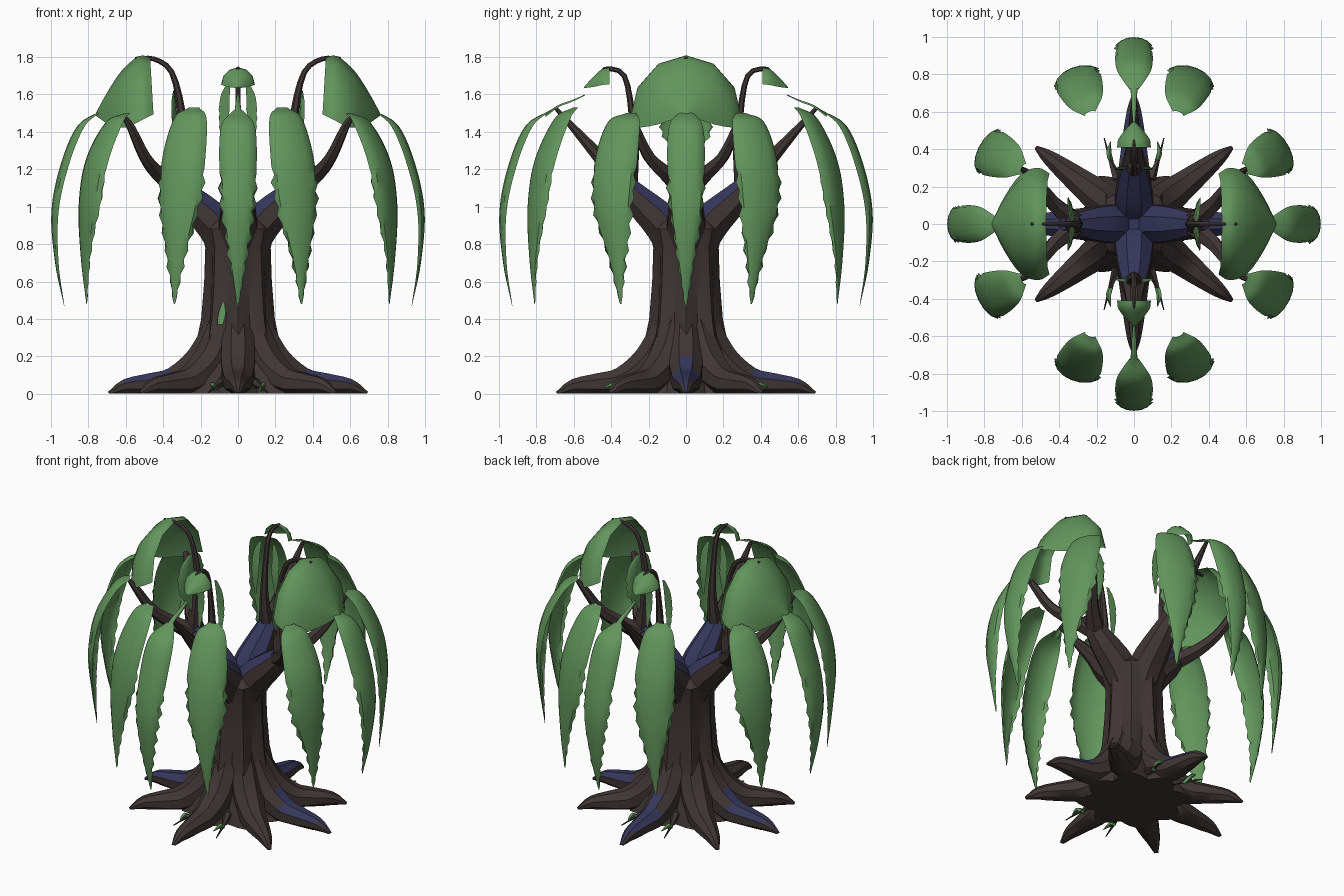
import bpy, bmesh, math, random
from mathutils import Vector as V

if "Cube" in bpy.data.objects:
    bpy.data.objects.remove(bpy.data.objects["Cube"])

random.seed(4)


def material(name, rgb):
    m = bpy.data.materials.new(name)
    m.diffuse_color = (*rgb, 1)
    m.use_nodes = True
    m.node_tree.nodes["Principled BSDF"].inputs["Base Color"].default_value = m.diffuse_color
    return m


BARK = material("brown bark", (0.050, 0.036, 0.034))
MOSS = material("violet moss", (0.036, 0.038, 0.105))
LEAF = material("leaf green", (0.122, 0.300, 0.107))


def spline(pts, n):
    """Catmull-Rom samples through points of any dimension."""
    pts = [V(p) for p in pts]
    ext = [2 * pts[0] - pts[1]] + pts + [2 * pts[-1] - pts[-2]]
    out = []
    for i in range(len(pts) - 1):
        a, b, c, d = ext[i:i + 4]
        for k in range(n):
            t = k / n
            out.append(0.5 * (2 * b + (c - a) * t + (2 * a - 5 * b + 4 * c - d) * t * t
                              + (3 * b - a - 3 * c + d) * t ** 3))
    return out + [pts[-1]]


def finish(bm, name, mats, rule=None, solid=True, angle=35):
    if solid:
        bmesh.ops.recalc_face_normals(bm, faces=bm.faces)
    bm.normal_update()
    if rule:
        for f in bm.faces:
            f.material_index = int(rule(f.calc_center_median(), f.normal))
    me = bpy.data.meshes.new(name)
    bm.to_mesh(me)
    bm.free()
    for m in mats:
        me.materials.append(m)
    ob = bpy.data.objects.new(name, me)
    bpy.context.collection.objects.link(ob)
    bpy.ops.object.select_all(action='DESELECT')
    ob.select_set(True)
    bpy.context.view_layer.objects.active = ob
    bpy.ops.object.shade_smooth_by_angle(angle=math.radians(angle))
    return ob


def loft(bm, rings, closed):
    rows = [[bm.verts.new(p) for p in r] for r in rings]
    n = len(rows[0])
    for a, b in zip(rows, rows[1:]):
        for i in range(n if closed else n - 1):
            j = (i + 1) % n
            bm.faces.new((a[i], a[j], b[j], b[i]))
    if closed:
        bm.faces.new(rows[0])
        bm.faces.new(rows[-1])


def tube(name, pts, radii, sides=8, rule=None, mats=(BARK, MOSS), n=3):
    path = spline(pts, n)
    rad = spline([(r, 0) for r in radii], n)
    h = path[-1] - path[0]
    side0 = V((-h.y, h.x, 0)).normalized()
    rings = []
    for i, p in enumerate(path):
        t = (path[min(i + 1, len(path) - 1)] - path[max(i - 1, 0)]).normalized()
        s = (side0 - t * side0.dot(t)).normalized()
        u = t.cross(s)
        r = max(rad[i][0], 0.003)
        ring = []
        for k in range(sides):
            a = math.tau * (k + 0.5) / sides
            q = p + (s * math.cos(a) + u * math.sin(a)) * r
            q.z = max(q.z, 0)
            ring.append(q)
        rings.append(ring)
    bm = bmesh.new()
    loft(bm, rings, True)
    return finish(bm, name, mats, rule)


def leaf(name, pts, widths, side, bow, ragged=0.0, n=6):
    """Sheet with an arched section along a path; the lower half gets a toothed edge."""
    path = spline(pts, n)
    wid = spline([(w, 0) for w in widths], n)
    wmax = max(widths)
    side, bow = V(side).normalized(), V(bow)
    rings = []
    for i, p in enumerate(path):
        w = max(wid[i][0], 0.004)
        f = i / (len(path) - 1)
        row = []
        for k in range(-3, 4):
            a = k / 3 * math.pi / 2
            ww = w
            if abs(k) == 3 and f > 0.45:
                ww += ragged * ((i % 2) * 2 - 1) * random.uniform(0.3, 1.2) * min(1, w / 0.04)
            row.append(p + side * ww * math.sin(a) + bow * (1 - math.cos(a)) * min(w / wmax, 1))
        rings.append(row)
    bm = bmesh.new()
    loft(bm, rings, False)
    return finish(bm, name, [LEAF], solid=False)


# Fluted trunk
prof = [(0, .31), (.08, .28), (.2, .215), (.4, .180), (.6, .168), (.78, .165),
        (.88, .188), (.94, .13)]
rings = []
for z, r in prof:
    amp = 0.13 - 0.09 * z
    rings.append([V((math.cos(a) * r * (1 + amp * math.cos(8 * a)),
                     math.sin(a) * r * (1 + amp * math.cos(8 * a)), z))
                  for a in [math.tau * k / 32 for k in range(32)]])
bm = bmesh.new()
loft(bm, rings, True)
finish(bm, "trunk", [BARK, MOSS], lambda c, nn: c.z > 0.92 and nn.z > 0.8)

# Eight roots, three of them mossy on top
root = [(.08, .40), (.19, .18), (.34, .068), (.47, .05), (.60, .04), (.69, .0)]
for deg in (0, 38, 90, 142, 180, 218, 270, 322):
    a = math.radians(deg)
    k = 1 if deg % 90 == 0 else 0.96
    mossy = deg in (0, 90, 180)
    tube("root", [(r * k * math.cos(a), r * k * math.sin(a), z) for r, z in root],
         (.085, .098, .082, .065, .042, .012),
         rule=(lambda c, nn: nn.z > 0.6 and math.hypot(c.x, c.y) > 0.30) if mossy else None)


def top_moss(c, nn):
    return nn.z > 0.25 and 0.8 < c.z < 1.17 and math.hypot(c.x, c.y) < 0.40


# Limbs, stems and foliage along each of the four axes
for axis in "xy":
    for s in (1, -1):
        def P(*pts):
            return [(s * p[0], p[1], p[2]) if axis == "x" else (p[1], s * p[0], p[2])
                    for p in pts]
        out, = P((1, 0, 0))
        across, = P((0, 1, 0))
        inward = V(out) * -0.045

        limb = [(.03, 0, .72), (.12, 0, .90), (.26, 0, 1.04), (.38, 0, 1.17)]
        if axis == "x":
            tube("side_limb", P(*limb), (.10, .11, .085, .035), rule=top_moss)
            for q in (1, -1):
                tube("forked_branch", P((.30, 0, 1.08), (.42, q * .10, 1.17), (.50, q * .20, 1.27),
                                        (.57, q * .27, 1.42), (.61, q * .30, 1.485)),
                     (.06, .045, .033, .024, .010), 6)
            tube("arching_stem", P((.33, 0, 1.10), (.31, 0, 1.35), (.305, 0, 1.52),
                                   (.355, 0, 1.72), (.45, 0, 1.79), (.55, 0, 1.793)),
                 (.06, .035, .022, .015, .013, .008), 6)
            # broad domed crown leaf
            leaf("crown_leaf", P((.47, 0, 1.80), (.53, 0, 1.805), (.62, 0, 1.73),
                                 (.70, 0, 1.61), (.76, 0, 1.50)),
                 (.27, .30, .27, .15, .012), across, V(out) * -.02 + V((0, 0, -.34)), n=3)
            # inner hanging leaf
            leaf("inner_leaf", P((.34, 0, 1.62), (.33, 0, 1.55), (.32, 0, 1.40), (.31, 0, 1.24)),
                 (.03, .11, .13, .03), across, V(out) * 0.03, 0.01)
        else:
            tube("front_back_limb", P(*limb, (.52, 0, 1.33), (.70, 0, 1.53)),
                 (.10, .11, .085, .05, .032, .010), rule=top_moss)
            tube("arching_stem", P((.31, 0, 1.09), (.28, 0, 1.30), (.29, 0, 1.50), (.33, 0, 1.70),
                                   (.42, 0, 1.738), (.46, 0, 1.72)),
                 (.05, .028, .018, .014, .012, .005), 6)
            # small cap leaf and narrow strips
            leaf("cap_leaf", P((.41, 0, 1.745), (.45, 0, 1.735), (.50, 0, 1.69), (.545, 0, 1.64)),
                 (.09, .085, .05, .006), across, (0, 0, -.09), n=3)
            leaf("tip_stalk_leaf", P((.54, 0, 1.60), (.61, 0, 1.57), (.68, 0, 1.545), (.75, 0, 1.50)),
                 (.006, .012, .015, .025), across, (0, 0, -.02), n=3)
            for q in (1, -1):
                leaf("strip_leaf", P((.31, q * .05, 1.66), (.30, q * .07, 1.58),
                                     (.29, q * .075, 1.45), (.30, q * .08, 1.30)),
                     (.01, .025, .025, .006), across, (0, 0, 0), 0.004)

        # long weeping leaf on the axis
        leaf("weeping_leaf", P((.73, 0, 1.515), (.86, 0, 1.43), (.95, 0, 1.22), (.998, 0, .97),
                               (.978, 0, .70), (.93, 0, .47)),
             (.025, .09, .10, .085, .042, .004), across, inward, 0.011)

# Weeping leaves between the axes
wide = (.03, .095, .125, .115, .05, .004)
side_path = [(.60, .30, 1.50), (.69, .35, 1.45), (.79, .395, 1.25), (.83, .41, 1.0),
             (.83, .375, .72), (.81, .35, .48)]
end_path = [(.24, .60, 1.53), (.27, .69, 1.47), (.31, .79, 1.25), (.33, .83, 1.0),
            (.34, .83, .72), (.34, .81, .48)]
for sx in (1, -1):
    for sy in (1, -1):
        for name, path, d in (("side_weeping_leaf", side_path, (.90, .43)),
                              ("end_weeping_leaf", end_path, (.38, .92))):
            leaf(name, [(sx * x, sy * y, z) for x, y, z in path], wide,
                 (-sx * d[1], sy * d[0], 0), V((sx * d[0], sy * d[1], 0)) * -0.05, 0.011)
        # thin rootlets with a green shoot
        tube("rootlet", [(sx * .09, sy * .24, .06), (sx * .13, sy * .35, .03),
                         (sx * .16, sy * .46, .005)], (.028, .010, .003), 5)
        tube("shoot", [(sx * .12, sy * .33, .02), (sx * .135, sy * .38, .05),
                       (sx * .125, sy * .44, .035)], (.012, .015, .003), 5, mats=[LEAF])

# Moss patch on the trunk front
leaf("trunk_patch", [(-.078, -.172, .49), (-.085, -.182, .43), (-.095, -.189, .37)],
     (.006, .022, .018), (.9, -.4, 0), (0, .005, 0))
